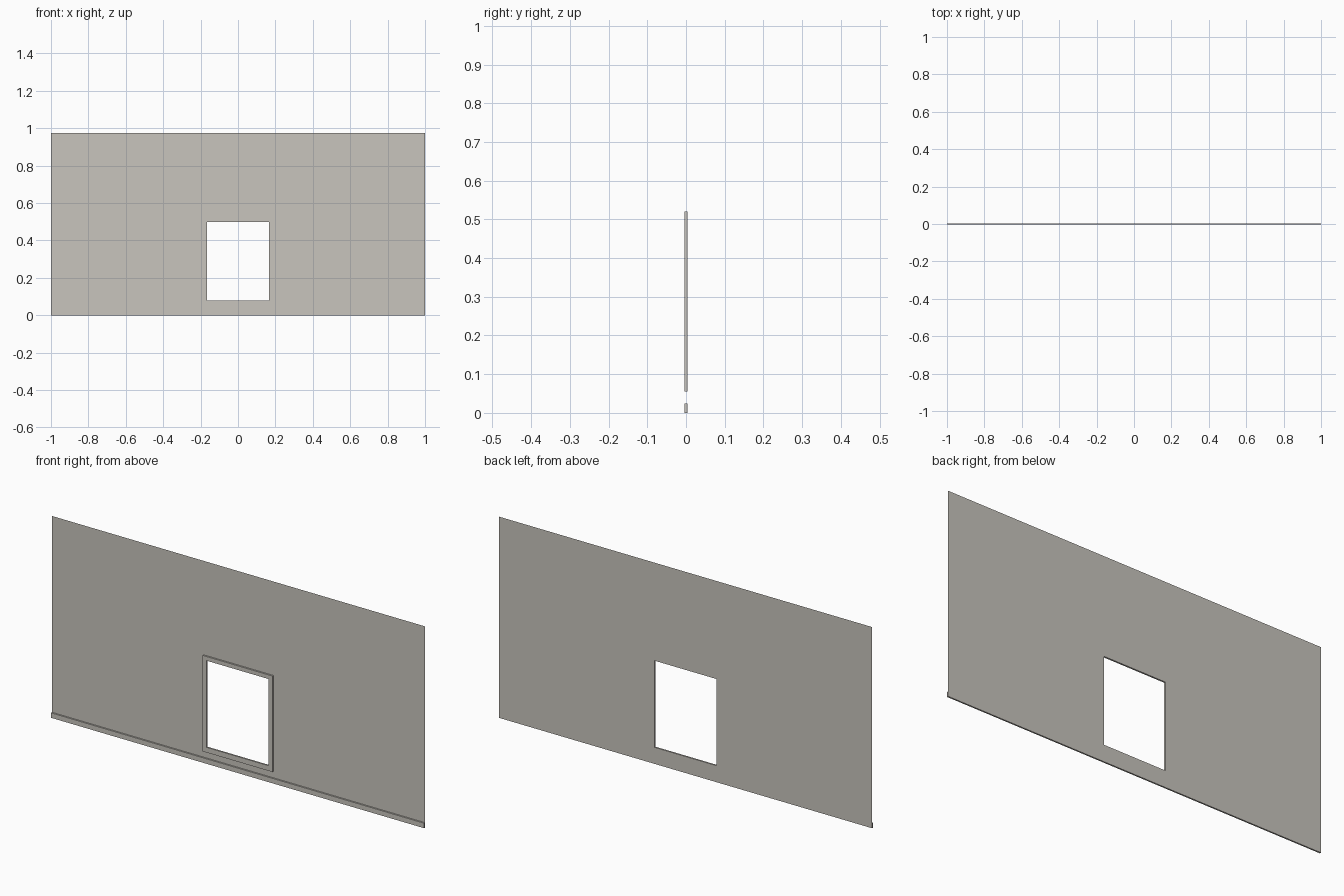
import bpy, bmesh

if "Cube" in bpy.data.objects:
    bpy.data.objects.remove(bpy.data.objects["Cube"])

plaster = bpy.data.materials.new("warm_grey_plaster")
plaster.diffuse_color = (0.58, 0.555, 0.51, 1.0)
plaster.use_nodes = True
plaster.node_tree.nodes["Principled BSDF"].inputs["Base Color"].default_value = plaster.diffuse_color

BACK = 0.004                            # plane of the thin wall
OPENING = (-0.165, 0.165, 0.08, 0.50)   # x0, x1, z0, z1


def corners(rect):
    x0, x1, z0, z1 = rect
    return [(x0, z0), (x1, z0), (x1, z1), (x0, z1)]


def panel_with_hole(name, outer, inner, y, depth=0.0):
    """Rectangular ring facing -y, optionally extruded forward by depth."""
    bm = bmesh.new()
    o = [bm.verts.new((x, y, z)) for x, z in corners(outer)]
    i = [bm.verts.new((x, y, z)) for x, z in corners(inner)]
    for k in range(4):
        n = (k + 1) % 4
        bm.faces.new((o[k], o[n], i[n], i[k]))
    if depth:
        ext = bmesh.ops.extrude_face_region(bm, geom=bm.faces[:], use_keep_orig=True)
        moved = [v for v in ext["geom"] if isinstance(v, bmesh.types.BMVert)]
        bmesh.ops.translate(bm, vec=(0, -depth, 0), verts=moved)
        bmesh.ops.recalc_face_normals(bm, faces=bm.faces[:])
    mesh = bpy.data.meshes.new(name)
    bm.to_mesh(mesh)
    bm.free()
    mesh.materials.append(plaster)
    obj = bpy.data.objects.new(name, mesh)
    bpy.context.collection.objects.link(obj)
    return obj


# Single-sheet wall with the window opening
panel_with_hole("wall", (-1, 1, 0, 0.975), OPENING, BACK)

# Raised window frame on the front
panel_with_hole("window_frame", (-0.187, 0.187, 0.055, 0.52), OPENING, BACK - 0.0002, 0.0078)

# Baseboard along the foot of the wall
height, depth = 0.024, 0.0073
bpy.ops.mesh.primitive_cube_add(size=1, location=(0, BACK - 0.0002 - depth / 2, height / 2))
base = bpy.context.object
base.name = "baseboard"
base.scale = (2, depth, height)
bpy.ops.object.transform_apply(location=False, rotation=False, scale=True)
base.data.materials.append(plaster)
